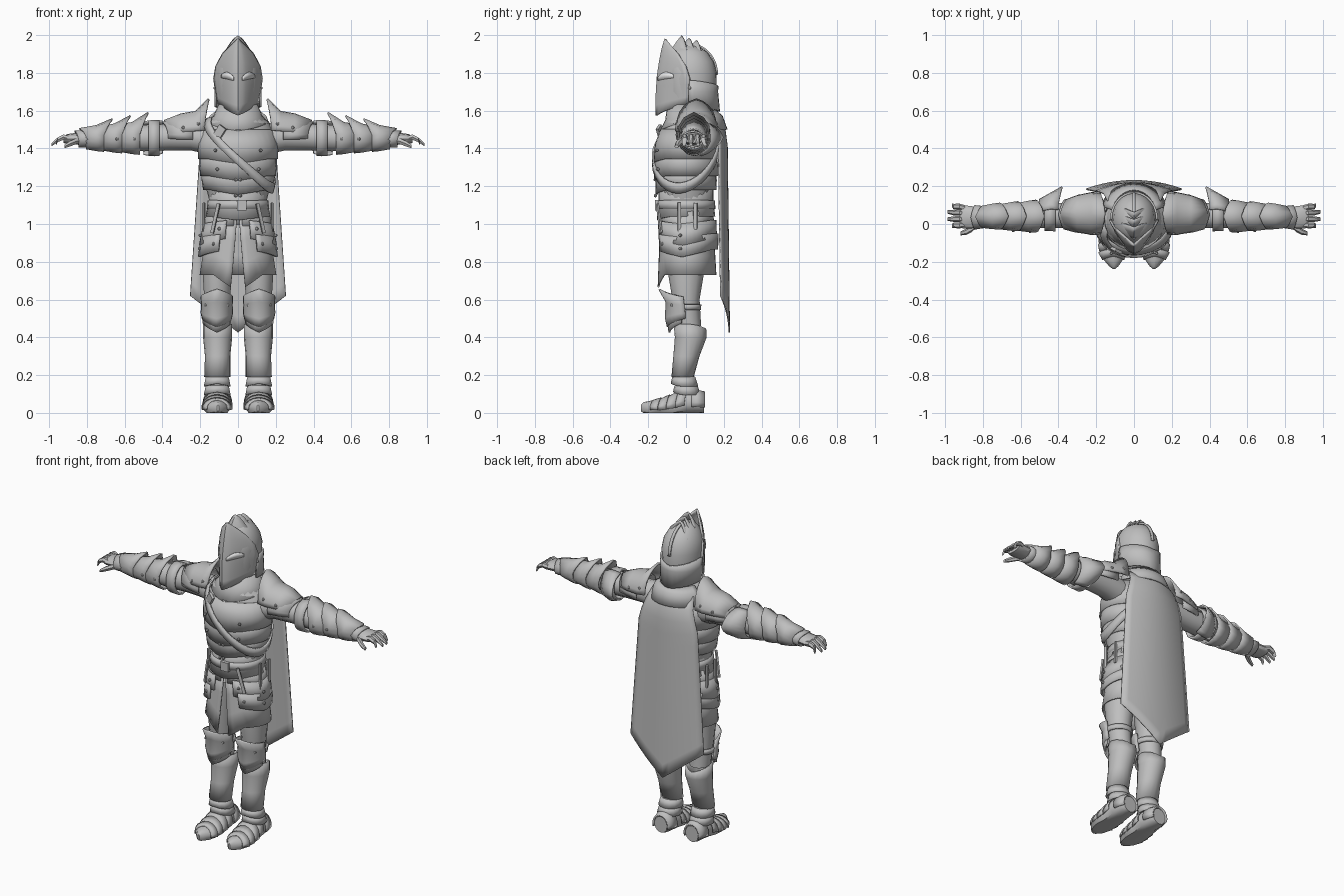
import bpy, bmesh, math
from mathutils import Vector, Matrix

if "Cube" in bpy.data.objects:
    bpy.data.objects.remove(bpy.data.objects["Cube"])

def material(name, v):
    m = bpy.data.materials.new(name)
    m.diffuse_color = (v, v, v, 1)
    m.use_nodes = True
    m.node_tree.nodes["Principled BSDF"].inputs["Base Color"].default_value = m.diffuse_color
    return m

STEEL = material("steel grey", 0.52)
PALE = material("pale eye", 0.95)

def finish(name, bm, mirror=False, thick=0, mat=STEEL, angle=35):
    bmesh.ops.remove_doubles(bm, verts=bm.verts, dist=0.0003)
    bmesh.ops.recalc_face_normals(bm, faces=bm.faces)
    me = bpy.data.meshes.new(name)
    bm.to_mesh(me)
    bm.free()
    me.materials.append(mat)
    ob = bpy.data.objects.new(name, me)
    bpy.context.collection.objects.link(ob)
    bpy.context.view_layer.objects.active = ob
    bpy.ops.object.select_all(action='DESELECT')
    ob.select_set(True)
    bpy.ops.object.shade_smooth_by_angle(angle=math.radians(angle))
    if thick:
        s = ob.modifiers.new("thickness", 'SOLIDIFY')
        s.thickness, s.offset = thick, 0
    if mirror:
        ob.modifiers.new("mirror", 'MIRROR')
    return ob

def grid(name, nu, nv, f, caps=False, **kw):
    """Surface from f(u, v) with u and v in 0..1."""
    bm = bmesh.new()
    vs = [[bm.verts.new(f(i / nu, j / nv)) for i in range(nu + 1)] for j in range(nv + 1)]
    for j in range(nv):
        for i in range(nu):
            bm.faces.new((vs[j][i], vs[j][i + 1], vs[j + 1][i + 1], vs[j + 1][i]))
    if caps:
        for row in (vs[0], vs[-1]):
            bm.faces.new(row[:-1])
    return finish(name, bm, **kw)

def ring_at(rows, t):
    """Interpolate a list of rows by index."""
    i = min(int(t), len(rows) - 2)
    return [a + (b - a) * (t - i) for a, b in zip(rows[i], rows[i + 1])]

def wrap(name, rows, a0=0, a1=360, n=20, axis='z', dips=None, at=0, width=90, bump=0, **kw):
    """Rings (t, centre1, centre2, radius1, radius2) along an axis; angle 0 is front (z) or top (x, y).
    dips shift each ring along the axis around the angle 'at', making chevron edges."""
    def f(u, v):
        j = round(v * (len(rows) - 1))
        t, c1, c2, r1, r2 = rows[j]
        deg = a0 + (a1 - a0) * u
        k = max(0, 1 - abs((deg - at + 180) % 360 - 180) / width)
        if dips:
            t += dips[j] * k
        if j == 0:
            r1, r2 = r1 * (1 + bump * k), r2 * (1 + bump * k)
        s, c = math.sin(math.radians(deg)), math.cos(math.radians(deg))
        if axis == 'z':
            return (c1 + r1 * s, c2 - r2 * c, t)
        if axis == 'x':
            return (t, c1 + r1 * s, c2 + r2 * c)
        return (c1 + r1 * s, t, max(0, c2 + r2 * c))
    full = abs(a1 - a0) == 360
    return grid(name, n, len(rows) - 1, f, caps=full and not kw.get('thick'), **kw)

def box(name, loc, size, tilt=0, turn=0, mirror=False):
    bm = bmesh.new()
    bmesh.ops.create_cube(bm, size=1)
    bmesh.ops.scale(bm, vec=size, verts=bm.verts)
    rot = Matrix.Rotation(turn, 3, 'Z') @ Matrix.Rotation(tilt, 3, 'Y')
    bmesh.ops.rotate(bm, matrix=rot, verts=bm.verts)
    bmesh.ops.translate(bm, vec=loc, verts=bm.verts)
    return finish(name, bm, mirror=mirror)

# --- torso and breastplate lames
TORSO = [(1.08, 0, 0, .14, .13), (1.2, 0, 0, .172, .145), (1.3, 0, 0, .19, .155), (1.4, 0, 0, .2, .155),
         (1.48, 0, .01, .19, .145), (1.54, 0, .02, .165, .135), (1.58, 0, .02, .11, .115), (1.64, 0, .02, .09, .1)]
def torso_at(z):
    for i in range(len(TORSO) - 1):
        if z <= TORSO[i + 1][0]:
            return ring_at(TORSO, i + (z - TORSO[i][0]) / (TORSO[i + 1][0] - TORSO[i][0]))
    return TORSO[-1]

wrap("torso", TORSO, n=28)
for i, (zt, zb) in enumerate([(1.5, 1.345), (1.37, 1.255), (1.28, 1.18)]):
    rows = []
    for z, grow in ((zt, .003), ((zt + zb) / 2, .01), (zb, .013)):
        _, cx, cy, rx, ry = torso_at(z)
        rows.append((z, cx, cy, rx + grow, ry + grow))
    wrap(f"breast_lame_{i+1}", rows, n=28, dips=[0, 0, -.025], width=50, thick=.01)
wrap("gorget", [(1.53, 0, .015, .16, .15), (1.57, 0, .02, .125, .125), (1.63, 0, .02, .1, .115)],
     n=24, dips=[-.04, -.02, 0], width=70, thick=.01)

# --- diagonal chest strap and buckle
def strap(u, v):
    deg = 360 * u
    z = min(1.56, 1.39 - .2 * math.cos(math.radians(deg - 75)) + (v - .5) * .055)
    _, cx, cy, rx, ry = torso_at(z)
    a = math.radians(deg)
    return (cx + (rx + .02) * math.sin(a), cy - (ry + .02) * math.cos(a), z)
grid("chest_strap", 40, 1, strap, thick=.01)
box("strap_buckle", (-.095, -.138, 1.49), (.045, .016, .06), .6, -.45)

# --- belt, faulds, tassets and skirt
wrap("belt", [(1.08, 0, 0, .158, .148), (1.125, 0, 0, .152, .145)], n=24, thick=.016)
box("belt_buckle", (.02, -.155, 1.1), (.05, .02, .055))
box("belt_tail", (.12, -.142, 1.03), (.018, .01, .16), -.25, .5, True)
box("side_loop", (.18, -.035, 1.03), (.01, .018, .17), 0, .15, True)
box("side_tail", (.18, .05, 1.04), (.01, .018, .14), 0, -.2, True)
wrap("waist_lame", [(1.18, 0, 0, .155, .14), (1.12, 0, 0, .148, .14), (1.04, 0, 0, .168, .15)],
     n=24, thick=.01, dips=[0, 0, -.02], width=60)
for i, (zt, zb, rt, rb, a0) in enumerate([(1.08, .99, .16, .186, 7), (1.02, .925, .178, .2, 20), (.95, .865, .19, .206, 30)]):
    wrap(f"tasset_{i+1}", [(zt, 0, .002, rt, rt - .025), (zb, 0, .004, rb, rb - .046)], a0, 180, 18,
         dips=[-.02, -.04], at=80, width=65, thick=.012, mirror=True)
def skirt(u, v):
    a = math.radians(2 + 9 * v + (178 - 9 * v) * u)
    z = 1.04 - v * (.31 + .065 * max(0, 1 - u * 6))
    return ((.15 + .05 * v) * math.sin(a), .004 - (.135 + .018 * v) * math.cos(a), z)
grid("cloth_skirt", 18, 3, skirt, thick=.008, mirror=True)

# --- legs
wrap("thigh", [(.95, .1, 0, .085, .1), (.72, .11, 0, .078, .092), (.6, .11, 0, .07, .072), (.46, .11, .015, .06, .065)],
     n=14, mirror=True)
wrap("knee_cop", [(.615, .112, -.01, .08, .112), (.57, .112, -.005, .078, .098), (.53, .112, 0, .08, .105), (.5, .112, 0, .074, .095)],
     -88, 88, 12, dips=[.04, .02, -.03, -.045], width=85, bump=.16, thick=.012, mirror=True)
wrap("knee_lame", [(.53, .112, 0, .077, .095), (.475, .112, 0, .073, .088)], -75, 75, 10,
     dips=[-.03, -.05], width=75, thick=.01, mirror=True)
wrap("knee_strap", [(.575, .112, 0, .076, .076), (.545, .112, 0, .075, .075)], n=14, thick=.01, mirror=True)
wrap("greave", [(.47, .108, .022, .072, .082), (.4, .108, .025, .072, .079), (.3, .108, .002, .062, .064), (.19, .11, -.018, .064, .054)],
     n=16, dips=[-.03, 0, 0, 0], at=180, width=80, thick=.01, mirror=True)
wrap("ankle", [(.24, .108, -.01, .053, .045), (.1, .108, 0, .055, .06)], n=12, mirror=True)
for i, z in enumerate((.19, .145)):
    wrap(f"ankle_lame_{i+1}", [(z, .11, -.012 + .012 * i, .057, .056), (z - .05, .11, -.008 + .012 * i, .068, .068)],
         n=14, dips=[0, .015], width=70, thick=.01, mirror=True)

# --- armoured shoes with pointed toes
SHOE = [(.095, .108, .05, .045, .05), (.07, .108, .055, .06, .06), (0, .108, .055, .065, .07), (-.07, .11, .035, .068, .065),
        (-.14, .112, .025, .07, .045), (-.19, .11, .024, .052, .04), (-.225, .107, .025, .024, .032), (-.238, .106, .025, .006, .018)]
wrap("shoe", SHOE, n=14, axis='y', mirror=True)
for i, t in enumerate((2.1, 2.8, 3.5, 4.2)):
    rows = []
    for k, g in ((t, .01), (t + .8, .003)):
        y, cx, cz, rx, rz = ring_at(SHOE, k)
        rows.append((y, cx, cz, rx + g, rz + g))
    wrap(f"toe_lame_{i+1}", rows, -100, 100, 10, 'y', dips=[.02, .02], width=80, thick=.007, mirror=True)
wrap("heel_guard", [(.1, .108, .05, .05, .058), (.03, .108, .055, .067, .07)], -110, 110, 10, 'y', thick=.01, mirror=True)

# --- arms
wrap("arm", [(.14, .03, 1.45, .08, .085), (.25, .04, 1.46, .075, .07), (.36, .045, 1.46, .068, .07),
             (.5, .045, 1.455, .068, .07), (.82, .037, 1.45, .045, .038)], n=14, axis='x', mirror=True)
wrap("pauldron", [(.175, .055, 1.5, .105, .115), (.225, .055, 1.495, .108, .098), (.3, .055, 1.49, .092, .09), (.36, .055, 1.485, .07, .06)],
     -92, 92, 12, 'x', dips=[-.02, 0, 0, .03], width=70, bump=.4, thick=.012, mirror=True)
wrap("shoulder_lame", [(.24, .05, 1.47, .1, .09), (.31, .05, 1.47, .09, .085), (.37, .05, 1.47, .074, .066)], -105, 105, 12, 'x',
     dips=[0, .01, .03], width=80, thick=.01, mirror=True)
wrap("elbow_band", [(.415, .045, 1.455, .08, .09), (.475, .045, 1.455, .078, .088)], n=14, axis='x', thick=.012, mirror=True)
wrap("elbow_cop", [(.4, .05, 1.46, .1, .085), (.44, .05, 1.455, .112, .095), (.5, .045, 1.455, .083, .088)],
     15, 165, 10, 'x', dips=[-.02, 0, 0], at=90, width=60, bump=.45, thick=.01, mirror=True)
for i in range(3):
    x, r = .52 + .095 * i, .084 - .008 * i
    wrap(f"forearm_lame_{i+1}", [(x, .042, 1.455, r, r), (x + .04, .04, 1.455, r - .004, r - .004), (x + .095, .038, 1.452, r - .013, r - .017)],
         n=14, axis='x', dips=[-.045, 0, .035], width=75, bump=.6 - .06 * i, thick=.01, mirror=True)
wrap("wrist_cuff", [(.77, .037, 1.45, .05, .042), (.845, .035, 1.45, .06, .04)], n=12, axis='x', dips=[0, .02],
     width=80, thick=.01, mirror=True)

# --- hands
wrap("palm", [(.8, .037, 1.45, .046, .036), (.85, .035, 1.452, .058, .032), (.905, .038, 1.45, .062, .026), (.925, .04, 1.447, .056, .018)],
     n=12, axis='x', mirror=True)
def finger(name, pts, r):
    def f(u, v):
        j = round(v * 3)
        p, a, q = Vector(pts[j]), math.tau * u, r * (1, 1.05, .95, .6)[j]
        return p + Vector((0, q * math.cos(a), q * math.sin(a)))
    grid(name, 6, 3, f, caps=True, mirror=True)
for i, (y0, y1, xt) in enumerate([(-.004, -.01, .965), (.026, .026, .987), (.056, .064, .987), (.084, .1, .965)]):
    ym = (y0 + y1) / 2
    finger(f"finger_{i+1}", [(.895, y0, 1.452), (.925, ym, 1.46), (.955, ym, 1.446), (xt, y1, 1.42)], .0155)
finger("thumb", [(.83, .0, 1.445), (.86, -.025, 1.437), (.89, -.042, 1.425), (.92, -.05, 1.41)], .017)

# --- helmet
wrap("helm", [(1.62, 0, .025, .1, .12), (1.7, 0, .025, .112, .135), (1.8, 0, .025, .118, .138), (1.86, 0, .022, .108, .125),
              (1.91, 0, .018, .08, .095), (1.94, 0, .01, .045, .055), (1.95, 0, .005, .004, .005)], n=24)
wrap("neck_guard", [(1.76, 0, .025, .122, .142), (1.7, 0, .025, .12, .14), (1.62, 0, .025, .12, .15)], 85, 275, 16,
     dips=[-.03, 0, -.025], at=180, width=80, thick=.01)
VISOR = [(-.155, 1.575, .105, .015, 1.64), (-.155, 1.68, .117, .02, 1.71), (-.149, 1.78, .126, .02, 1.77),
         (-.137, 1.86, .115, .0, 1.835), (-.123, 1.93, .078, -.04, 1.9), (-.108, 1.98, .008, -.1, 1.97)]
def visor(u, v, push=0):
    yf, zf, w, yb, zs = ring_at(VISOR, v)
    a = abs(u)
    return (math.copysign(w * a ** .85 + push * .6, u) if a else 0, yf + (yb - yf) * a ** 1.3 - push, zf + (zs - zf) * a)
grid("visor", 16, 10, lambda u, v: visor(2 * u - 1, 5 * v), thick=.012)
# slanted eye openings
grid("eye", 8, 1, lambda u, v: visor(.1 + .52 * u, 1.79 + .2 * u + v * (.08 + .4 * math.sin(math.pi * (.1 + .75 * u))), .008),
     thick=.004, mirror=True, mat=PALE)
# swept crest chevrons and rear comb
for i in range(3):
    def crest(u, v, i=i):
        k = abs(2 * u - 1)
        return ((2 * u - 1) * (.085 - .015 * v), -.075 + .04 * i + .055 * v ** 1.4 + .03 * k, 1.91 + (.085 - .012 * i) * v - .09 * k ** 1.4)
    grid(f"crest_{i+1}", 8, 3, crest, thick=.01)
def comb(u, v):
    a = math.radians(5 + 85 * u)
    return ((v - .5) * .016, .022 + .143 * math.sin(a), 1.79 + .162 * math.cos(a))
grid("helm_comb", 10, 1, comb, thick=.01)

# --- cape with pointed hem and collar
def cape(u, v):
    s = 2 * u - 1
    top, low = 1.575 - .02 * abs(s), .62 - .195 * (1 - abs(s))
    half = .14 + .05 * min(1, v * 5) + .063 * v
    y = .165 + .05 * min(1, v * 9) ** .5 + .014 * v
    return (half * s, y - .045 * s * s, top + (low - top) * v)
grid("cape", 12, 14, cape, thick=.008)
wrap("cape_collar", [(1.6, 0, .03, .115, .125), (1.57, 0, .03, .155, .16), (1.5, 0, .03, .185, .185)], 110, 250, 14, thick=.01)

# --- rivets
bm = bmesh.new()
spots = [(.012, -.163, 1.235), (.012, -.162, 1.15), (.11, -.15, 1.29), (.12, -.155, 1.39), (.1, -.138, .975), (.13, -.125, .895),
         (.2, -.03, .94), (.204, -.03, .87), (.21, -.05, 1.53), (.29, -.04, 1.51), (.21, .16, 1.53), (.29, .15, 1.51),
         (.17, -.075, .57), (.055, -.075, .57), (.55, -.04, 1.45), (.64, -.035, 1.45), (.122, .02, 1.72)]
for p in spots:
    ball = bmesh.ops.create_uvsphere(bm, u_segments=8, v_segments=5, radius=.009)
    bmesh.ops.translate(bm, vec=p, verts=ball['verts'])
finish("rivets", bm, mirror=True)
